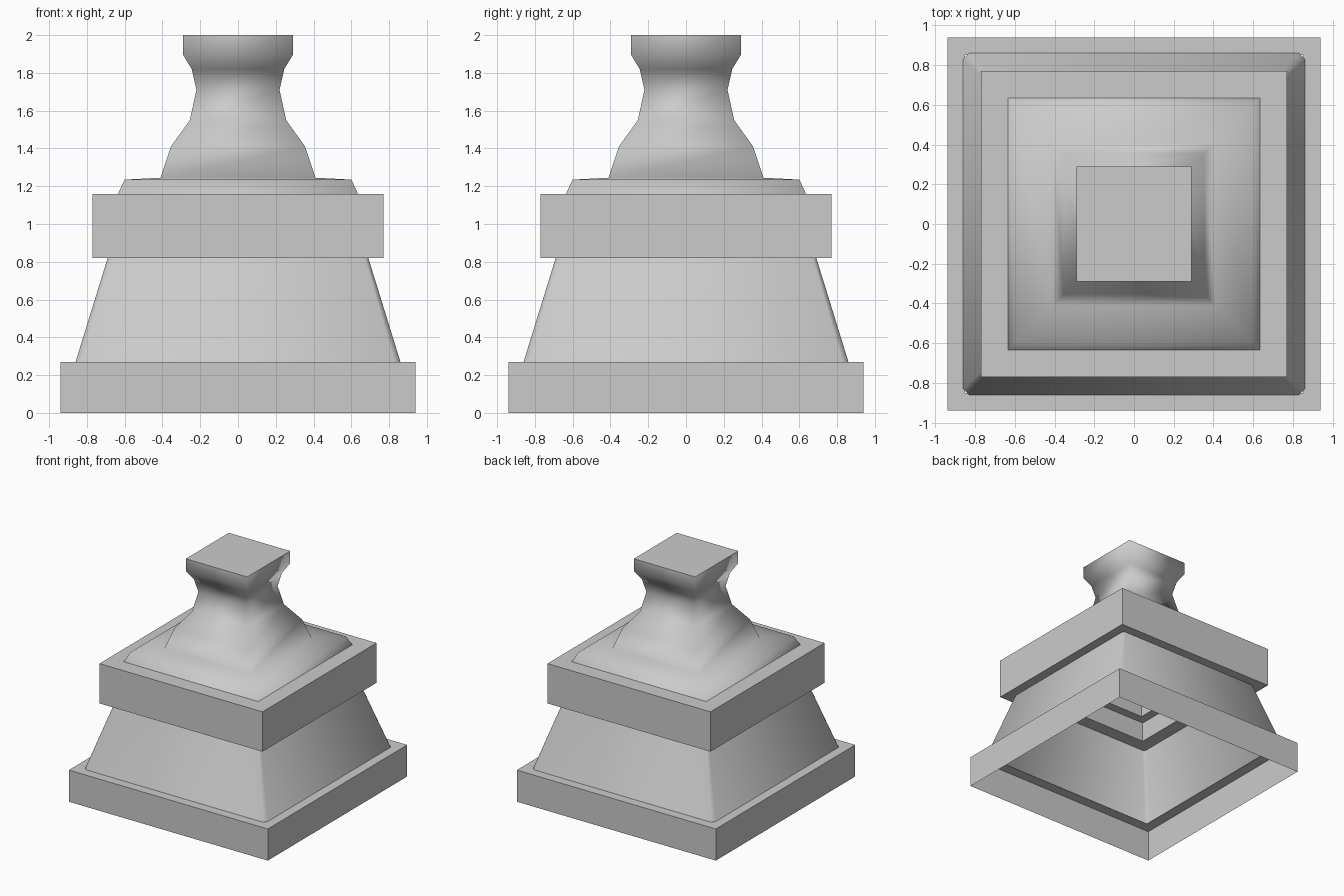
import bpy, bmesh, math

if "Cube" in bpy.data.objects:
    bpy.data.objects.remove(bpy.data.objects["Cube"])


def ring(bm, r, z, cut):
    # Square cross-section, optionally with clipped corners
    if cut:
        c = r - cut
        pts = [(c, -r), (r, -c), (r, c), (c, r), (-c, r), (-r, c), (-r, -c), (-c, -r)]
    else:
        pts = [(r, -r), (r, r), (-r, r), (-r, -r)]
    return [bm.verts.new((x, y, z)) for x, y in pts]


def loft(name, profile, cuts=None, start=False, end=False, smooth=False, sharp_z=None):
    bm = bmesh.new()
    cuts = cuts or [0] * len(profile)
    rings = [ring(bm, r, z, c) for (r, z), c in zip(profile, cuts)]
    for a, b in zip(rings, rings[1:]):
        n = len(a)
        for i in range(n):
            j = (i + 1) % n
            bm.faces.new((a[i], a[j], b[j], b[i]))
    if start:
        bm.faces.new(rings[0][::-1])
    if end:
        bm.faces.new(rings[-1])
    for f in bm.faces:
        f.smooth = smooth
    if sharp_z is not None:
        for e in bm.edges:
            e.smooth = not all(v.co.z >= sharp_z for v in e.verts)
    me = bpy.data.meshes.new(name)
    bm.to_mesh(me)
    bm.free()
    ob = bpy.data.objects.new(name, me)
    bpy.context.collection.objects.link(ob)
    return ob


# Hollow bottom plinth, open underneath, with a ledge on top
loft("base_plinth", [(0.94, 0), (0.94, 0.27), (0.85, 0.27)])

# Tapered body with slightly clipped corners
loft("tapered_body", [(0.86, 0.27), (0.69, 0.82)], cuts=[0.03, 0.02], smooth=True)

# Square collar with a stepped recess in its underside
loft("collar_slab", [(0.5, 1.1), (0.5, 0.99), (0.575, 0.99), (0.575, 0.82),
                     (0.77, 0.82), (0.77, 1.16)], start=True, end=True)

# Curved square neck with a flat cap
loft("neck_and_cap", [(0.635, 1.16), (0.60, 1.235), (0.41, 1.245), (0.355, 1.41),
                      (0.255, 1.55), (0.22, 1.71), (0.245, 1.82), (0.29, 1.895),
                      (0.29, 2.0)], end=True, smooth=True, sharp_z=1.95)
